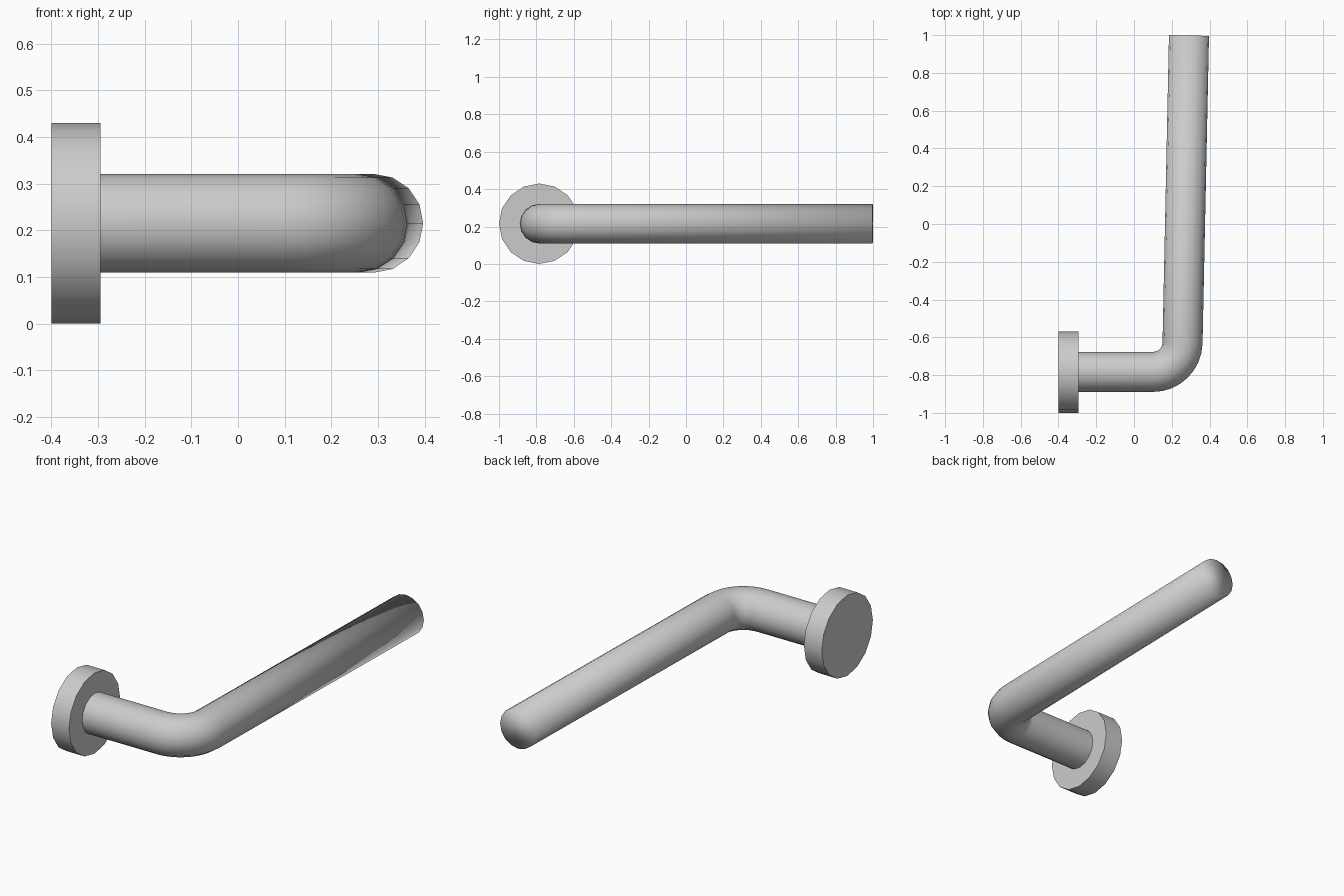
import bpy, bmesh, math
from mathutils import Vector, Matrix

if "Cube" in bpy.data.objects:
    bpy.data.objects.remove(bpy.data.objects["Cube"])

Z = 0.215          # height of the handle axis
SIDES = 16
TUBE_R = 0.106

# Round wall rose, axis along x
bpy.ops.mesh.primitive_cylinder_add(vertices=SIDES, radius=0.215, depth=0.105,
                                    location=(-0.3475, -0.785, Z),
                                    rotation=(0, math.pi / 2, 0))
rose = bpy.context.object
rose.name = "rose"
bpy.ops.object.transform_apply(location=False, rotation=True, scale=True)
bpy.ops.object.shade_smooth_by_angle(angle=math.radians(35))

# Handle path: neck, rounded elbow, long grip; each entry is (x, y, heading)
BEND_R, STEPS = 0.157, 8
END_ANGLE = math.radians(88.8)
cx, cy = 0.10, -0.626
path = [(-0.30, cy - BEND_R, 0.0)]
for i in range(STEPS + 1):
    a = END_ANGLE * i / STEPS
    path.append((cx + BEND_R * math.sin(a), cy - BEND_R * math.cos(a), a))
x, y, a = path[-1]
end_y = 0.998
path.append((x + (end_y - y) / math.tan(a), end_y, a))

# Sweep a circular section along the path
bm = bmesh.new()
rings = []
for x, y, a in path:
    side = Vector((math.sin(a), -math.cos(a), 0))
    ring = []
    for k in range(SIDES):
        t = 2 * math.pi * k / SIDES
        offset = side * math.cos(t) * TUBE_R + Vector((0, 0, math.sin(t) * TUBE_R))
        ring.append(bm.verts.new(Vector((x, y, Z)) + offset))
    rings.append(ring)
for r0, r1 in zip(rings, rings[1:]):
    for k in range(SIDES):
        n = (k + 1) % SIDES
        bm.faces.new((r0[k], r0[n], r1[n], r1[k]))
bm.faces.new(rings[-1])   # flat free end, shaded smooth with the tube
bmesh.ops.recalc_face_normals(bm, faces=bm.faces)
for f in bm.faces:
    f.smooth = True
mesh = bpy.data.meshes.new("lever_handle")
bm.to_mesh(mesh)
bm.free()
handle = bpy.data.objects.new("lever_handle", mesh)
bpy.context.collection.objects.link(handle)
